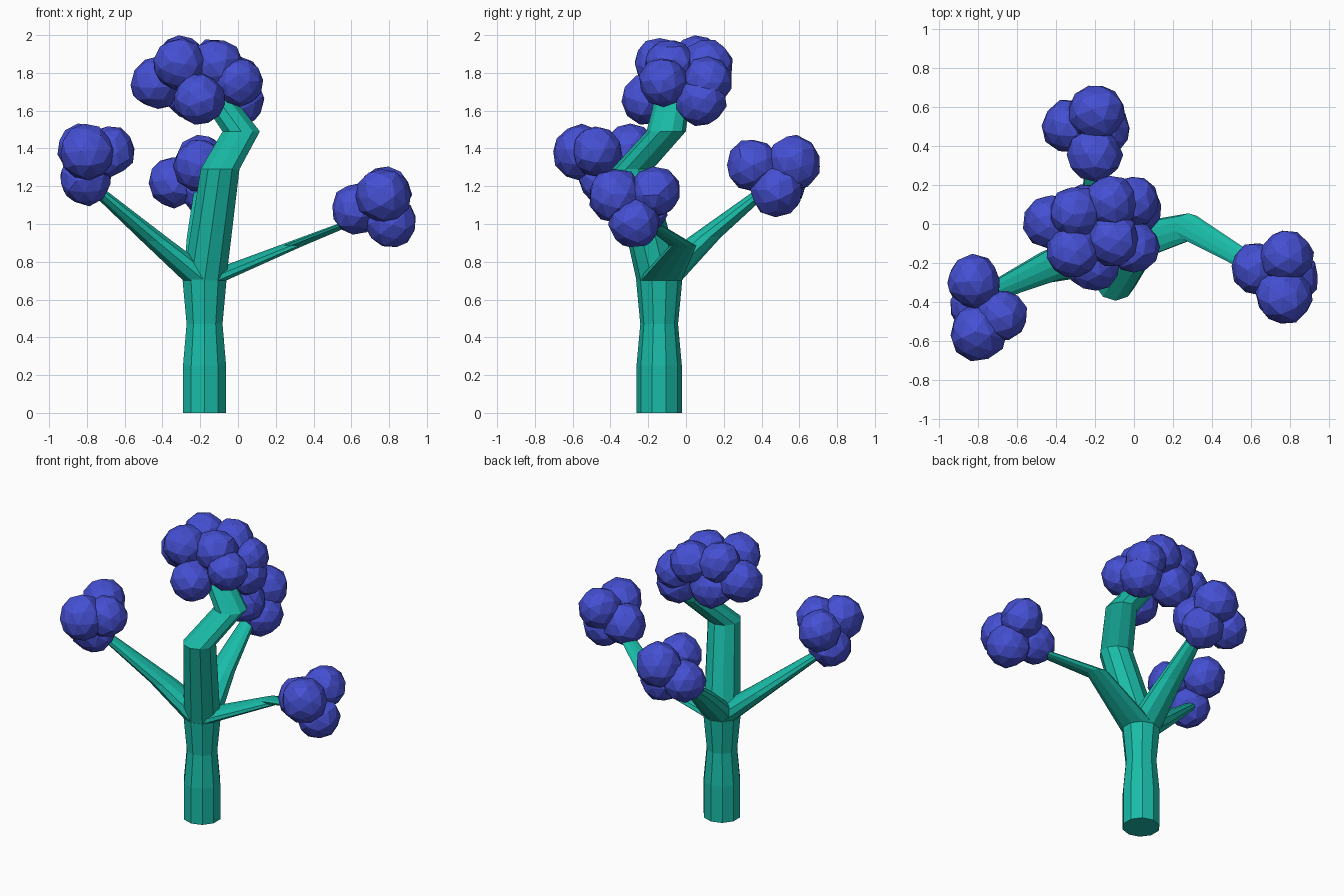
import bpy, bmesh, math, random
from mathutils import Vector, Euler

if "Cube" in bpy.data.objects:
    bpy.data.objects.remove(bpy.data.objects["Cube"])

random.seed(4)
SIDES = 10


def material(name, color):
    m = bpy.data.materials.new(name)
    m.diffuse_color = color
    m.use_nodes = True
    m.node_tree.nodes["Principled BSDF"].inputs["Base Color"].default_value = m.diffuse_color
    return m


bark = material("bark", (0.01, 0.50, 0.39, 1))
leaf = material("leaf", (0.06, 0.08, 0.65, 1))


def finish(bm, name, mat):
    me = bpy.data.meshes.new(name)
    bm.to_mesh(me)
    bm.free()
    me.materials.append(mat)
    ob = bpy.data.objects.new(name, me)
    bpy.context.collection.objects.link(ob)
    return ob


def limb(name, path):
    """Skin level ten-sided rings along a path of (x, y, z, radius)."""
    bm = bmesh.new()
    rings = []
    for x, y, z, r in path:
        angles = [math.pi / 2 + 2 * math.pi * i / SIDES for i in range(SIDES)]
        rings.append([bm.verts.new((x + r * math.cos(a), y + r * math.sin(a), z))
                      for a in angles])
    for low, high in zip(rings, rings[1:]):
        for i in range(SIDES):
            j = (i + 1) % SIDES
            bm.faces.new((low[i], low[j], high[j], high[i]))
    bm.faces.new(rings[0][::-1])
    bm.faces.new(rings[-1])
    bmesh.ops.recalc_face_normals(bm, faces=bm.faces)
    return finish(bm, name, bark)


def foliage(name, blobs):
    """Cluster of slightly uneven faceted balls given as (x, y, z, radius)."""
    bm = bmesh.new()
    for x, y, z, r in blobs:
        verts = bmesh.ops.create_icosphere(bm, subdivisions=2, radius=r)["verts"]
        rot = Euler([random.uniform(0, 6.28) for _ in range(3)]).to_matrix()
        for v in verts:
            v.co = rot @ v.co * random.uniform(0.96, 1.05) + Vector((x, y, z))
    return finish(bm, name, leaf)


# Trunk and bent main stem
fork = (-0.177, -0.142, 0.70)
limb("trunk", [(-0.177, -0.142, 0, 0.12), (-0.177, -0.142, 0.25, 0.12),
               (-0.177, -0.142, 0.47, 0.10), (*fork, 0.122)])
limb("main_stem", [(*fork, 0.12), (-0.095, -0.285, 1.29, 0.108),
                   (0.017, -0.105, 1.49, 0.104), (-0.15, -0.06, 1.72, 0.09)])

# Side branches leaving the fork
limb("right_branch", [(*fork, 0.118), (0.28, -0.015, 0.885, 0.07),
                      (0.70, -0.26, 1.05, 0.04)])
limb("left_branch", [(*fork, 0.118), (-0.43, -0.215, 0.91, 0.085),
                     (-0.77, -0.37, 1.20, 0.045)])
limb("back_branch", [(*fork, 0.118), (-0.19, 0.10, 0.93, 0.085),
                     (-0.19, 0.45, 1.21, 0.04)])

# Leaf clusters
foliage("right_leaves", [(0.77, -0.37, 1.15, 0.145), (0.78, -0.165, 1.17, 0.137),
                         (0.63, -0.23, 1.08, 0.137), (0.81, -0.27, 1.01, 0.137)])
foliage("left_leaves", [(-0.80, -0.56, 1.38, 0.146), (-0.68, -0.47, 1.385, 0.134),
                        (-0.82, -0.295, 1.395, 0.137), (-0.81, -0.43, 1.235, 0.137)])
foliage("back_leaves", [(-0.19, 0.57, 1.325, 0.145), (-0.20, 0.355, 1.31, 0.14),
                        (-0.34, 0.50, 1.22, 0.135), (-0.16, 0.48, 1.175, 0.138)])
foliage("top_leaves", [(-0.43, 0.01, 1.75, 0.14), (-0.31, -0.14, 1.85, 0.137),
                       (-0.30, 0.06, 1.865, 0.135), (-0.12, 0.11, 1.84, 0.14),
                       (-0.11, -0.08, 1.84, 0.14), (-0.205, -0.21, 1.66, 0.135),
                       (0.0, -0.12, 1.75, 0.13), (0.01, 0.08, 1.655, 0.135),
                       (-0.25, 0.07, 1.69, 0.14), (0.0, 0.115, 1.76, 0.13)])
